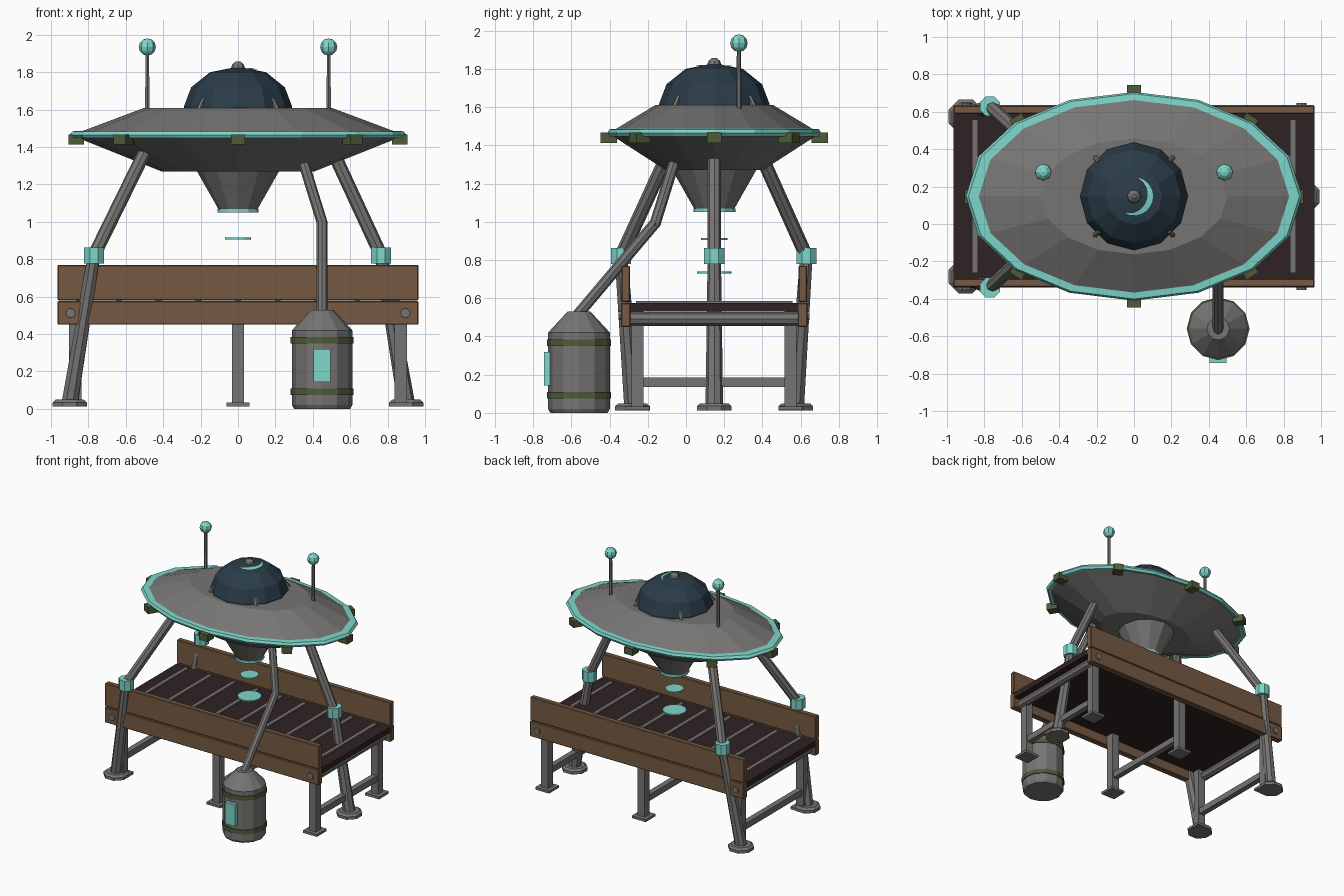
import bpy, bmesh, math
from mathutils import Vector, Matrix

if "Cube" in bpy.data.objects:
    bpy.data.objects.remove(bpy.data.objects["Cube"])

CY = 0.148       # saucer centre in y
SQ = 0.62        # saucer squash in y


def srgb(r, g, b):
    f = lambda c: c / 12.92 if c <= 0.04045 else ((c + 0.055) / 1.055) ** 2.4
    return tuple(f(v / 255) for v in (r, g, b)) + (1,)


def material(name, *rgb):
    m = bpy.data.materials.new(name)
    m.diffuse_color = srgb(*rgb)
    m.use_nodes = True
    m.node_tree.nodes["Principled BSDF"].inputs["Base Color"].default_value = m.diffuse_color
    return m


GREY = material("metal grey", 118, 117, 115)
CYAN = material("glow cyan", 126, 214, 203)
OLIVE = material("olive green", 78, 92, 56)
WOOD = material("wood brown", 118, 90, 66)
DARK = material("dark belt", 48, 34, 35)
GLASS = material("dome glass", 42, 60, 72)


def finish(name, bm, mat):
    bmesh.ops.recalc_face_normals(bm, faces=bm.faces)
    me = bpy.data.meshes.new(name)
    bm.to_mesh(me)
    bm.free()
    me.materials.append(mat)
    ob = bpy.data.objects.new(name, me)
    bpy.context.collection.objects.link(ob)
    return ob


def box(name, c, s, mat, rz=0.0, bevel=0.0):
    bm = bmesh.new()
    bmesh.ops.create_cube(bm, size=1)
    bmesh.ops.scale(bm, vec=s, verts=bm.verts)
    if bevel:
        bmesh.ops.bevel(bm, geom=bm.edges[:], offset=bevel, segments=1, affect='EDGES')
    bmesh.ops.transform(bm, matrix=Matrix.Translation(c) @ Matrix.Rotation(rz, 4, 'Z'), verts=bm.verts)
    return finish(name, bm, mat)


def lathe(name, prof, n, c, mat, sy=1.0, phase=0.0, closed=False):
    """Revolve an (r, z) profile; closed=True joins the profile ends into a ring."""
    bm = bmesh.new()
    rings = []
    for r, z in prof:
        rings.append([bm.verts.new((c[0] + r * math.cos(phase + 2 * math.pi * i / n),
                                    c[1] + sy * r * math.sin(phase + 2 * math.pi * i / n),
                                    c[2] + z)) for i in range(n)])
    pairs = list(zip(rings, rings[1:])) + ([(rings[-1], rings[0])] if closed else [])
    for a, b in pairs:
        for i in range(n):
            j = (i + 1) % n
            bm.faces.new((a[i], a[j], b[j], b[i]))
    if not closed:
        bm.faces.new(rings[0])
        bm.faces.new(rings[-1])
        bmesh.ops.remove_doubles(bm, verts=bm.verts, dist=1e-5)
    return finish(name, bm, mat)


def rod(name, a, b, r1, r2, n, mat):
    a, b = Vector(a), Vector(b)
    d = b - a
    bm = bmesh.new()
    bmesh.ops.create_cone(bm, cap_ends=True, segments=n, radius1=r1, radius2=r2, depth=d.length)
    m = Matrix.Translation((a + b) / 2) @ d.to_track_quat('Z', 'Y').to_matrix().to_4x4()
    bmesh.ops.transform(bm, matrix=m, verts=bm.verts)
    return finish(name, bm, mat)


def ball(name, c, r, mat, u=8, v=6):
    bm = bmesh.new()
    bmesh.ops.create_uvsphere(bm, u_segments=u, v_segments=v, radius=r)
    bmesh.ops.translate(bm, vec=c, verts=bm.verts)
    return finish(name, bm, mat)


# saucer hull and glowing rim
S = (0, CY, 0)
lathe("saucer_hull", [(0.41, 1.27), (0.86, 1.45), (0.86, 1.475), (0.50, 1.61)], 16, S, GREY, SQ)
lathe("rim_ring", [(0.83, 1.45), (0.885, 1.447), (0.90, 1.465), (0.885, 1.484), (0.83, 1.487)],
      16, S, CYAN, SQ, closed=True)
for i in range(8):
    t = i * math.pi / 4
    c, s = math.cos(t), math.sin(t)
    box(f"rim_lug_{i}", (0.865 * c, CY + 0.552 * s, 1.44), (0.085, 0.075, 0.055), OLIVE,
        math.atan2(s, c * SQ))

# dome with rib ends, cap and light crescent
lathe("dome", [(0.288, 1.60), (0.288, 1.62), (0.25, 1.72), (0.15, 1.80), (0, 1.83)], 12, S, GLASS)
lathe("dome_cap", [(0.04, 1.815), (0.03, 1.842), (0.012, 1.858)], 8, S, GREY)
for i in range(4):
    t = math.pi / 4 + i * math.pi / 2
    d = Vector((math.cos(t), math.sin(t), 0))
    p = Vector((0, CY, 0))
    rod(f"dome_rib_{i}", p + d * 0.295 + Vector((0, 0, 1.60)), p + d * 0.262 + Vector((0, 0, 1.655)),
        0.015, 0.012, 6, GREY)
bm = bmesh.new()
prev = None
for i in range(13):
    t = math.radians(-115 + 190 * i / 12)
    w = 0.003 + 0.028 * math.sin(math.pi * i / 12)
    pair = [bm.verts.new((r * math.cos(t), CY + r * math.sin(t), 1.836 - 0.2 * r))
            for r in (0.102 - w, 0.102)]
    if prev:
        bm.faces.new((prev[0], prev[1], pair[1], pair[0]))
    prev = pair
finish("dome_light_crescent", bm, CYAN)

# emitter nozzle and beam discs
lathe("emitter_cone", [(0.10, 1.06), (0.225, 1.28)], 12, S, GREY)
lathe("emitter_lens", [(0.11, 1.05), (0.11, 1.07)], 12, S, CYAN)
lathe("beam_disc_upper", [(0.07, 0.905), (0.07, 0.915)], 12, S, CYAN)
lathe("beam_disc_lower", [(0.09, 0.73), (0.09, 0.74)], 12, S, CYAN)

# antennas
for x in (-0.485, 0.485):
    side = "left" if x < 0 else "right"
    rod(f"antenna_rod_{side}", (x, 0.277, 1.54), (x, 0.277, 1.92), 0.014, 0.011, 6, GREY)
    ball(f"antenna_ball_{side}", (x, 0.277, 1.935), 0.046, CYAN)

# three landing legs: hull joint, knee, foot
LEGS = [((-0.50, CY - 0.235, 1.37), (-0.77, -0.34, 0.82), (-0.90, -0.28, 0.03)),
        ((-0.50, CY + 0.235, 1.37), (-0.77, 0.63, 0.82), (-0.90, 0.575, 0.03)),
        ((0.51, CY, 1.37), (0.765, CY, 0.82), (0.90, CY, 0.03))]
for i, (hip, knee, foot) in enumerate(LEGS):
    rod(f"upper_leg_{i}", knee, hip, 0.036, 0.036, 8, GREY)
    rod(f"lower_leg_{i}", foot, knee, 0.046, 0.035, 8, GREY)
    lathe(f"knee_collar_{i}", [(0.057, -0.042), (0.057, 0.042)], 8, knee, CYAN, phase=math.pi / 8)
    lathe(f"leg_foot_{i}", [(0.098, 0.012), (0.098, 0.035), (0.08, 0.05)], 8,
          (foot[0], foot[1], 0), GREY, phase=math.pi / 8)

# conveyor table: belt, slats, side rails, bolts
box("belt", (0, CY, 0.552), (1.93, 0.88, 0.045), DARK)
for i in range(9):
    box(f"belt_slat_{i}", (-0.85 + i * 0.2125, CY, 0.579), (0.03, 0.82, 0.014), GREY)
for y, side in ((-0.315, "front"), (0.61, "back")):
    o = -1 if y < 0 else 1
    box(f"{side}_rail_lower", (0, y, 0.513), (1.93, 0.05, 0.126), WOOD, bevel=0.005)
    box(f"{side}_rail_upper", (0, y, 0.675), (1.93, 0.044, 0.19), WOOD, bevel=0.005)
    for x in (-0.895, 0.895):
        rod(f"{side}_rail_bolt", (x, y, 0.512), (x, y + o * 0.037, 0.512), 0.028, 0.026, 8, GREY)

# table legs, foot plates, cross bars
for x in (-0.87, 0, 0.87):
    for y in (-0.253, 0.547):
        box("table_leg", (x, y, 0.28), (0.065, 0.063, 0.51), GREY)
        box("table_foot", (x, y, 0.024), (0.125, 0.125, 0.02), GREY)
    box("cross_bar", (x, CY, 0.16), (0.045, 0.78, 0.05), GREY)
for x in (-0.90, 0.90):
    rod("end_beam", (x, -0.30, 0.492), (x, 0.595, 0.492), 0.036, 0.036, 8, GREY)

# fuel barrel with bands and label plate
B = (0.45, -0.56, 0)
lathe("barrel", [(0.15, 0.0), (0.161, 0.02), (0.161, 0.42), (0.148, 0.435), (0.06, 0.53)], 12, B, GREY)
for z in (0.075, 0.35):
    lathe("barrel_band", [(0.168, z), (0.168, z + 0.035)], 12, B, OLIVE)
box("barrel_label", (0.45, -0.728, 0.232), (0.09, 0.032, 0.175), CYAN)

# hose from hull to barrel
K = (0.45, -0.16, 0.995)
rod("hose_upper", K, (0.34, -0.05, 1.35), 0.029, 0.029, 8, GREY)
rod("hose_lower", (0.45, -0.57, 0.51), K, 0.029, 0.029, 8, GREY)
ball("hose_joint", K, 0.03, GREY)
